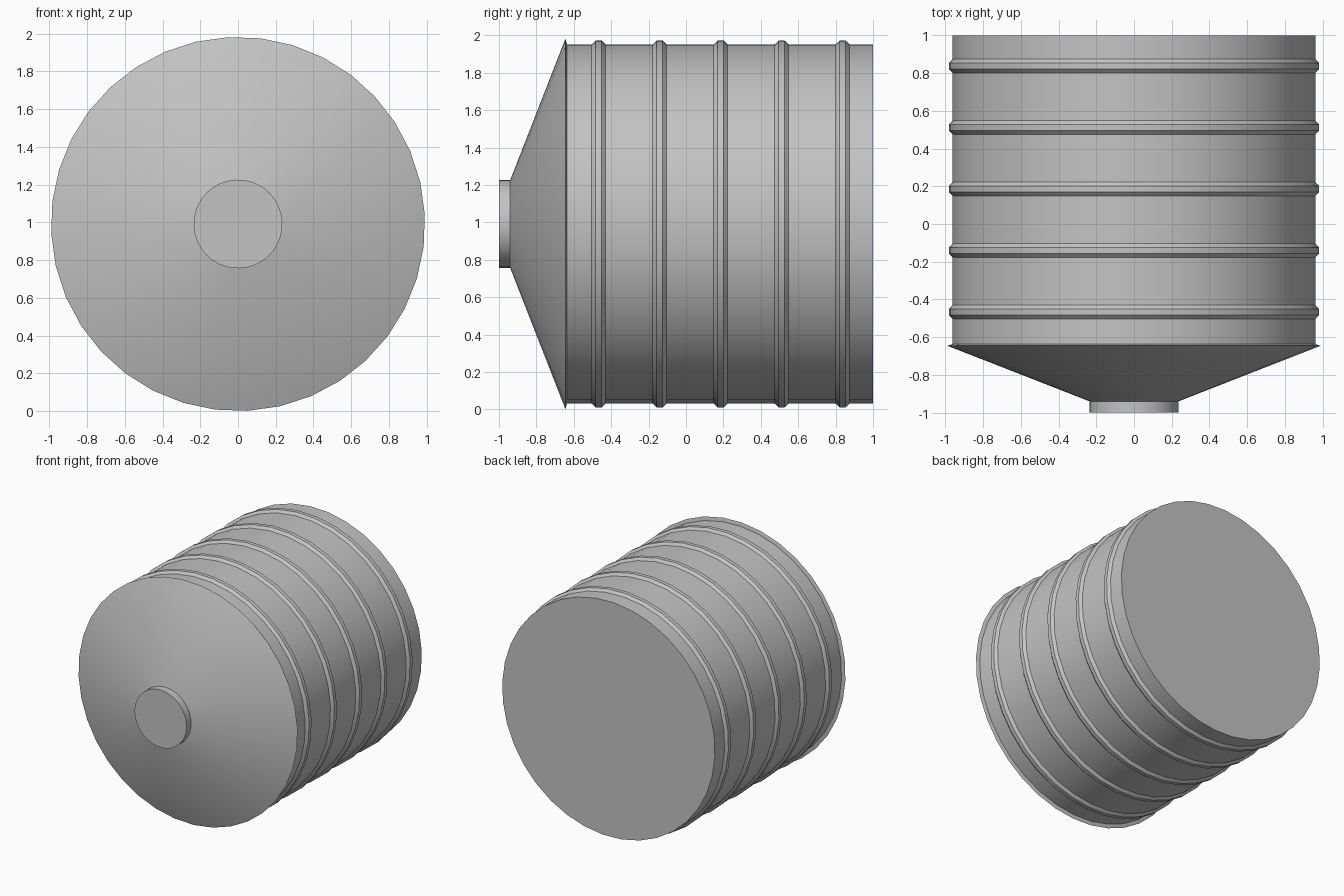
import bpy
import bmesh
import math

default = bpy.data.objects.get("Cube")
if default:
    bpy.data.objects.remove(default, do_unlink=True)

SIDES = 36
AXIS_Z = 0.991
TURN = math.radians(3)

grey = bpy.data.materials.new("plain grey")
grey.use_nodes = True
grey.diffuse_color = (0.55, 0.55, 0.55, 1)
grey.node_tree.nodes["Principled BSDF"].inputs["Base Color"].default_value = grey.diffuse_color


def lathe(name, profile, capped=True, closed=False):
    """Turn (y, radius) points about the horizontal y axis."""
    bm = bmesh.new()
    angles = [TURN + math.tau * i / SIDES for i in range(SIDES)]
    rings = [[bm.verts.new((r * math.cos(a), y, r * math.sin(a))) for a in angles]
             for y, r in profile]
    pairs = list(zip(rings, rings[1:]))
    if closed:
        pairs.append((rings[-1], rings[0]))
    for a, b in pairs:
        for i in range(SIDES):
            j = (i + 1) % SIDES
            bm.faces.new((a[i], a[j], b[j], b[i]))
    if capped:
        bm.faces.new(rings[0])
        bm.faces.new(rings[-1])
    bmesh.ops.recalc_face_normals(bm, faces=bm.faces)
    mesh = bpy.data.meshes.new(name)
    bm.to_mesh(mesh)
    bm.free()
    mesh.materials.append(grey)
    obj = bpy.data.objects.new(name, mesh)
    obj.location.z = AXIS_Z
    bpy.context.collection.objects.link(obj)
    # Smooth sides with crisp profile corners
    bpy.ops.object.select_all(action='DESELECT')
    obj.select_set(True)
    bpy.context.view_layer.objects.active = obj
    bpy.ops.object.shade_smooth_by_angle(angle=math.radians(30))
    return obj


# Main drum
lathe("drum", [(-0.645, 0.962), (1.0, 0.962)])

# Cone with a thin overhanging rim
lathe("front_cone", [(-0.94, 0.235), (-0.645, 0.991), (-0.636, 0.962)])

# Short closed spout
lathe("spout", [(-1.0, 0.235), (-0.935, 0.235)])

# Chamfered reinforcing hoops
for n in range(5):
    y = -0.467 + 0.326 * n
    lathe(f"hoop_{n + 1}",
          [(y - 0.037, 0.94), (y - 0.037, 0.962), (y - 0.016, 0.982),
           (y + 0.016, 0.982), (y + 0.037, 0.962), (y + 0.037, 0.94)],
          capped=False, closed=True)
